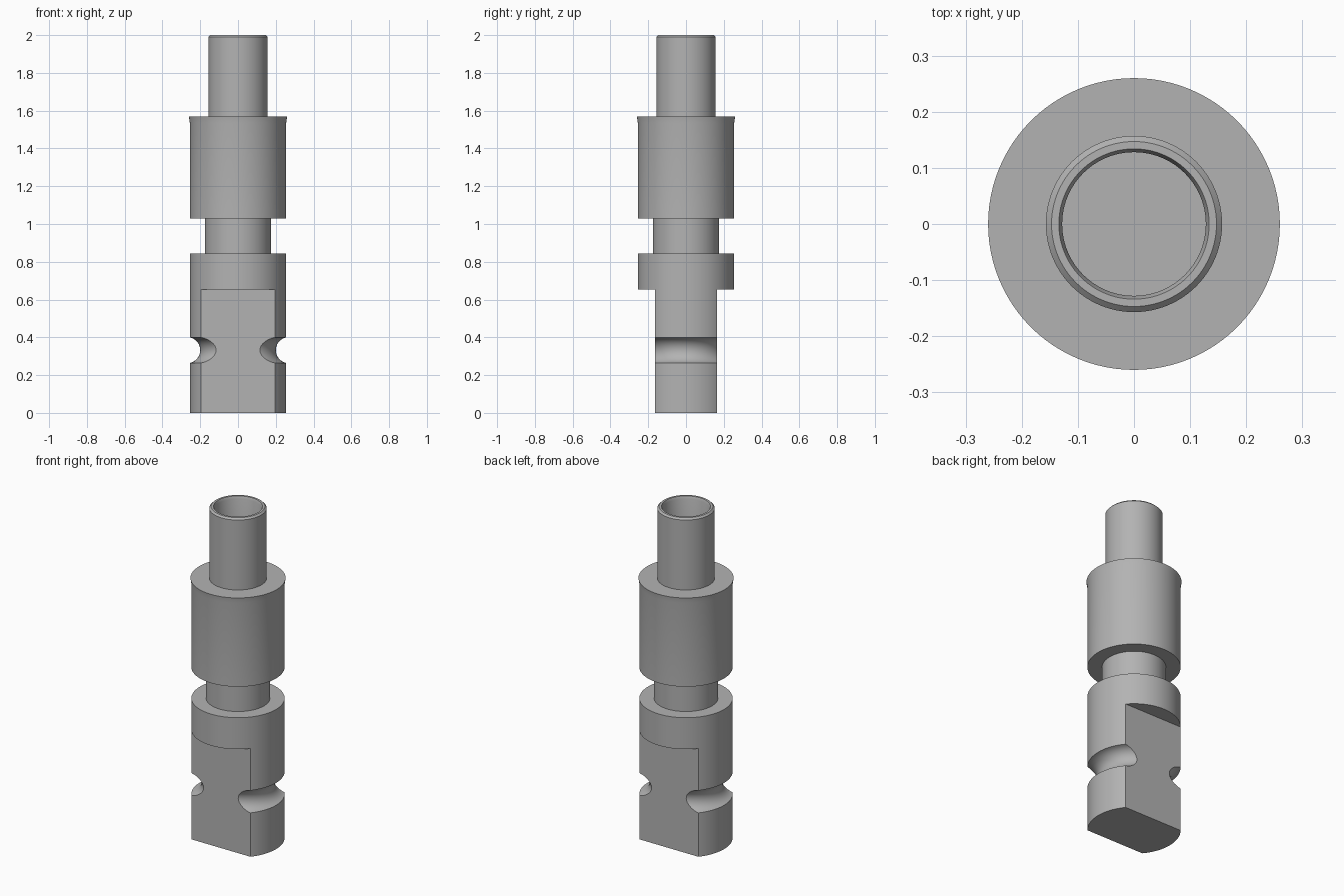
import bpy
import bmesh
from math import cos, sin, pi, radians, acos

if "Cube" in bpy.data.objects:
    bpy.data.objects.remove(bpy.data.objects["Cube"])

SIDES = 96

# Single machined-metal grey
grey = bpy.data.materials.new("machined grey")
grey.use_nodes = True
colour = (0.45, 0.45, 0.45, 1)
grey.diffuse_color = colour
grey.node_tree.nodes["Principled BSDF"].inputs["Base Color"].default_value = colour


def finish(name, bm):
    mesh = bpy.data.meshes.new(name)
    bmesh.ops.recalc_face_normals(bm, faces=bm.faces)
    bm.to_mesh(mesh)
    bm.free()
    mesh.materials.append(grey)
    obj = bpy.data.objects.new(name, mesh)
    bpy.context.collection.objects.link(obj)
    return obj


def smooth(obj):
    bpy.ops.object.select_all(action="DESELECT")
    obj.select_set(True)
    bpy.context.view_layer.objects.active = obj
    bpy.ops.object.shade_smooth_by_angle(angle=radians(25))


def turned(name, profile):
    """Revolve a list of (radius, height) points about the z axis."""
    bm = bmesh.new()
    verts = [bm.verts.new((r, 0, z)) for r, z in profile]
    edges = [bm.edges.new(pair) for pair in zip(verts, verts[1:])]
    bmesh.ops.spin(bm, geom=verts + edges, cent=(0, 0, 0), axis=(0, 0, 1),
                   angle=2 * pi, steps=SIDES, use_merge=True)
    bmesh.ops.remove_doubles(bm, verts=bm.verts, dist=1e-5)
    return finish(name, bm)


def box(name, size, centre):
    bm = bmesh.new()
    bmesh.ops.create_cube(bm, size=1)
    bmesh.ops.scale(bm, vec=size, verts=bm.verts)
    bmesh.ops.translate(bm, vec=centre, verts=bm.verts)
    return finish(name, bm)


# Shank with a round-bottomed groove
R = 0.255
groove_z, groove_r, groove_centre = 0.332, 0.069, 0.269
a = acos((groove_centre - R) / groove_r)
groove = []
for i in range(17):
    t = -a + 2 * a * i / 16
    groove.append((groove_centre - groove_r * cos(t), groove_z + groove_r * sin(t)))
shank = turned("grooved_shank",
               [(0, 0), (R, 0)] + groove + [(R, 0.843), (0, 0.843)])

# Two parallel flats milled on the front and back of the shank
FLAT_Y, FLAT_TOP = 0.163, 0.653
for side in (-1, 1):
    cutter = box("flat_cutter", (1, 0.4, FLAT_TOP + 0.2),
                 (0, side * (FLAT_Y + 0.2), (FLAT_TOP - 0.2) / 2))
    cutter.hide_render = True
    mod = shank.modifiers.new("flat", "BOOLEAN")
    mod.operation = "DIFFERENCE"
    mod.solver = "EXACT"
    mod.object = cutter
    bpy.context.view_layer.objects.active = shank
    bpy.ops.object.modifier_apply(modifier=mod.name)
    bpy.data.objects.remove(cutter)

# Narrow neck between the shank and the sleeve
neck = turned("neck", [(0.175, 0.843), (0.175, 1.03)])

# Sleeve with a slightly flared upper lip
sleeve = turned("flared_sleeve", [(0, 1.03), (R, 1.03), (R, 1.535),
                                  (0.26, 1.568), (0, 1.568)])

# Hollow stem with chamfered rim
stem = turned("hollow_stem", [(0.157, 1.568), (0.157, 1.99), (0.147, 2.0),
                              (0.134, 2.0), (0.128, 1.985), (0.128, 1.568)])

for part in (shank, neck, sleeve, stem):
    smooth(part)
